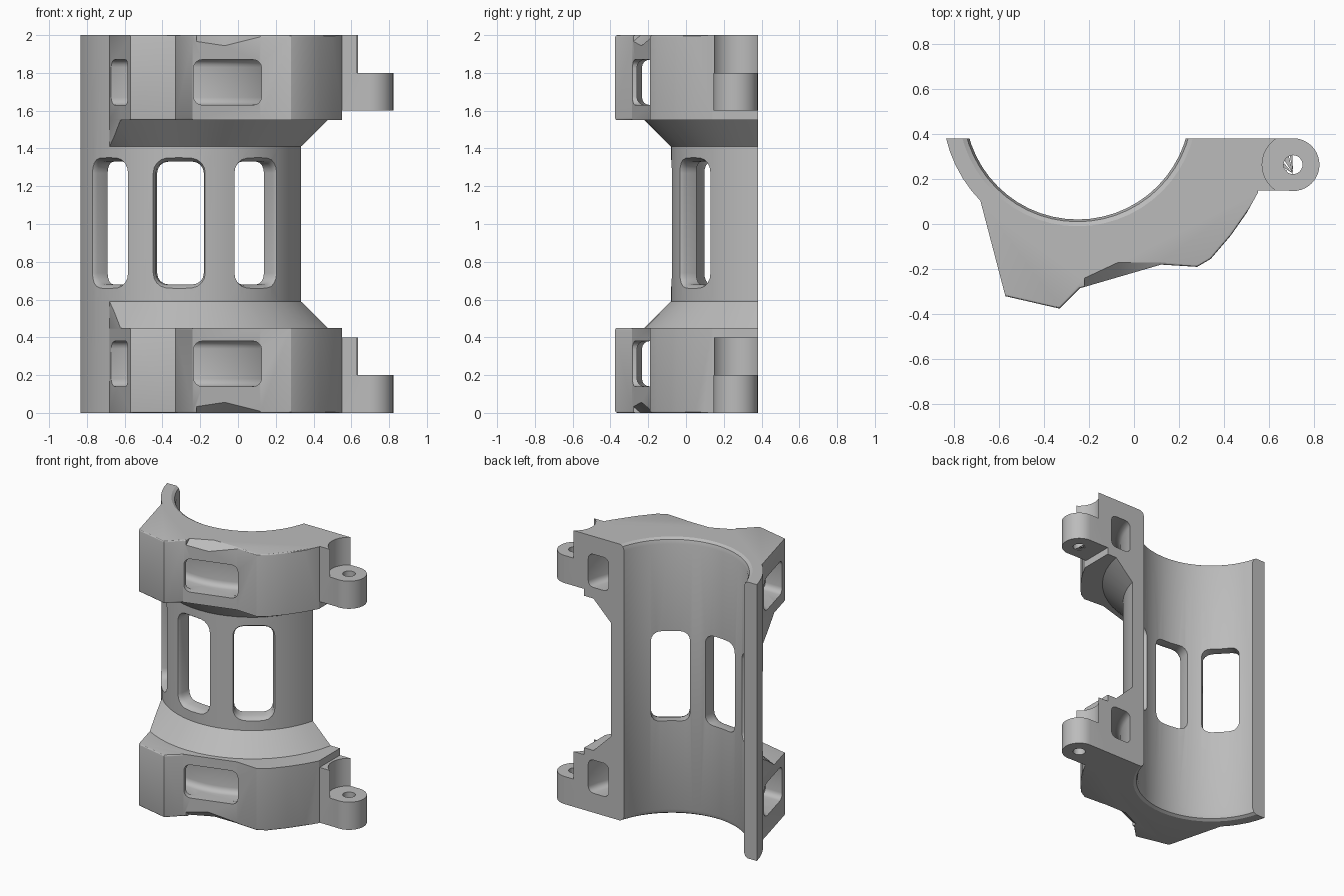
import bpy, bmesh
from math import sin, cos, pi, radians
from mathutils import Vector

if "Cube" in bpy.data.objects:
    bpy.data.objects.remove(bpy.data.objects["Cube"])

AX, AY = -0.25, 0.52          # bore axis
BACK = 0.38                   # split plane
PIN = (0.705, 0.263)          # hinge pin axis

grey = bpy.data.materials.new("plain grey")
grey.use_nodes = True
grey.diffuse_color = (0.5, 0.5, 0.5, 1)
grey.node_tree.nodes["Principled BSDF"].inputs["Base Color"].default_value = (0.5, 0.5, 0.5, 1)


def loft(name, loops, ring=False, bevel=None):
    """Skin matching loops; ring joins last to first, otherwise ends are capped."""
    bm = bmesh.new()
    rows = [[bm.verts.new(p) for p in loop] for loop in loops]
    n = len(rows[0])
    pairs = list(zip(rows, rows[1:])) + ([(rows[-1], rows[0])] if ring else [])
    for a, b in pairs:
        for i in range(n):
            j = (i + 1) % n
            bm.faces.new((a[i], a[j], b[j], b[i]))
    if not ring:
        bm.faces.new(rows[0])
        bm.faces.new(rows[-1])
    bmesh.ops.recalc_face_normals(bm, faces=bm.faces)
    if bevel:
        edges = [e for e in bm.edges if bevel(*(v.co for v in e.verts))]
        bmesh.ops.bevel(bm, geom=edges, offset=0.035, segments=3,
                        profile=0.5, affect='EDGES', clamp_overlap=True)
        bmesh.ops.recalc_face_normals(bm, faces=bm.faces)
    me = bpy.data.meshes.new(name)
    bm.to_mesh(me)
    bm.free()
    me.materials.append(grey)
    ob = bpy.data.objects.new(name, me)
    bpy.context.collection.objects.link(ob)
    return ob


def turned(name, profile, centre=(AX, AY), seg=56):
    """Solid of revolution from (radius, z) stations."""
    return loft(name, [[(centre[0] + r * cos(2 * pi * i / seg),
                         centre[1] + r * sin(2 * pi * i / seg), z) for i in range(seg)]
                       for r, z in profile])


def prism(name, outline, z0, z1, bevel=None):
    return loft(name, [[(x, y, z) for x, y in outline] for z in (z0, z1)], bevel=bevel)


def box(name, x0, x1, y0, y1, z0, z1):
    return prism(name, [(x0, y0), (x1, y0), (x1, y1), (x0, y1)], z0, z1)


def round_rect(u0, u1, v0, v1, r):
    """Outline of a rounded rectangle."""
    pts = []
    corners = ((u1 - r, v1 - r), (u0 + r, v1 - r), (u0 + r, v0 + r), (u1 - r, v0 + r))
    for k, (cu, cv) in enumerate(corners):
        for s in range(5):
            a = (k + s / 4) * pi / 2
            pts.append((cu + r * cos(a), cv + r * sin(a)))
    return pts


def combine(target, tool, op):
    """Boolean the tool into the target, then discard the tool."""
    mod = target.modifiers.new(op, 'BOOLEAN')
    mod.object, mod.operation, mod.solver = tool, op, 'EXACT'
    graph = bpy.context.evaluated_depsgraph_get()
    me = bpy.data.meshes.new_from_object(target.evaluated_get(graph))
    target.modifiers.clear()
    target.data = me
    bpy.data.objects.remove(tool)


# Band outline, closed off inside the bore
OUTLINE = [(-0.6, 0.5), (-0.68, 0.1), (-0.57, -0.32), (-0.33, -0.375), (-0.24, -0.285),
           (0.12, -0.18), (0.28, -0.19), (0.34, -0.155), (0.43, -0.05), (0.5, 0.05),
           (0.55, 0.14), (0.55, 0.5)]

# Half-tube shell
body = turned("clamp_body", [(0.6, 0), (0.6, 2)])

for upper in (True, False):
    def flip(z):
        return z if upper else 2 - z
    end = flip(2)

    # Thick band with softened front edges
    def soft(a, b):
        if abs(a.z - b.z) > 0.01:
            return False
        front = a.y < -0.27 and b.y < -0.27
        rim = abs(a.z - end) < 0.01 and max(a.y, b.y) < 0.06
        return front or rim
    band = prism("band", OUTLINE, flip(1.55), end, soft)

    # Sloped dip on the rim above the front slot
    dip = loft("dip", [[(x, -0.135 + s, flip(2.03)), (x, -0.275 + s, flip(1.91)),
                        (x, -0.45, flip(2.03))]
                       for x, s in ((-0.22, -0.07), (-0.07, 0), (0.12, 0))])
    combine(band, dip, 'DIFFERENCE')
    combine(body, band, 'UNION')

    # Conical flare between shell and band
    flare = turned("flare", [(0.59, flip(1.40)), (0.75, flip(1.56))])
    combine(flare, prism("flare_limit", OUTLINE, flip(1.3), flip(1.7)), 'INTERSECT')
    combine(body, flare, 'UNION')

# Arms carrying the hinge, cleared above each knuckle
for z in (0, 1.6):
    combine(body, box("arm", 0.45, 0.705, 0.148, 0.45, z, z + 0.4), 'UNION')
    clear = turned("clearance", [(0.137, z + 0.2), (0.137, z + 0.6)], PIN, 40)
    combine(body, clear, 'DIFFERENCE')

# Bore with eased ends, and flat split face
bore = turned("bore", [(0.55, -0.02), (0.53, 0), (0.51, 0.012), (0.5, 0.04),
                       (0.5, 1.96), (0.51, 1.988), (0.53, 2), (0.55, 2.02)])
combine(body, bore, 'DIFFERENCE')
combine(body, box("split", -2, 2, BACK, 2, -1, 3), 'DIFFERENCE')

# Strap channels with front and side openings
for z0, z1 in ((0.14, 0.38), (1.63, 1.87)):
    section = round_rect(0.62, 0.78, z0, z1, 0.04)
    channel = loft("channel", [[(AX + r * cos(2 * pi * i / 64), AY + r * sin(2 * pi * i / 64), z)
                                for r, z in section] for i in range(64)], ring=True)
    combine(body, channel, 'DIFFERENCE')
    slot = round_rect(-0.235, 0.125, z0, z1, 0.045)
    combine(body, loft("front_slot", [[(x, y, z) for x, z in slot] for y in (-0.5, -0.15)]),
            'DIFFERENCE')
    side = round_rect(-0.265, -0.085, z0, z1, 0.04)
    combine(body, loft("side_slot", [[(x, y, z) for y, z in side] for x in (-0.8, -0.45)]),
            'DIFFERENCE')

# Three tall windows through the shell, flared outwards
for angle in (-47, -6, 36):
    a = radians(angle)
    out, across = Vector((sin(a), -cos(a), 0)), Vector((cos(a), sin(a), 0))
    loops = []
    for dist, grow in ((0.4, 0), (0.555, 0), (0.58, 0.008), (0.62, 0.035)):
        rect = round_rect(-0.128 - grow, 0.128 + grow, 0.68 - grow, 1.33 + grow, 0.06 + grow)
        loops.append([Vector((AX, AY, v)) + out * dist + across * u for u, v in rect])
    combine(body, loft("window", loops), 'DIFFERENCE')

# Hinge knuckles with pin holes
for z in (0, 1.6):
    combine(body, turned("knuckle", [(0.117, z), (0.117, z + 0.2)], PIN, 40), 'UNION')
    combine(body, turned("pin_hole", [(0.042, z - 0.1), (0.042, z + 0.25)], PIN, 24), 'DIFFERENCE')

# Smooth curved walls, keep hard edges
bpy.ops.object.select_all(action='DESELECT')
body.select_set(True)
bpy.context.view_layer.objects.active = body
bpy.ops.object.shade_smooth_by_angle(angle=radians(28))
